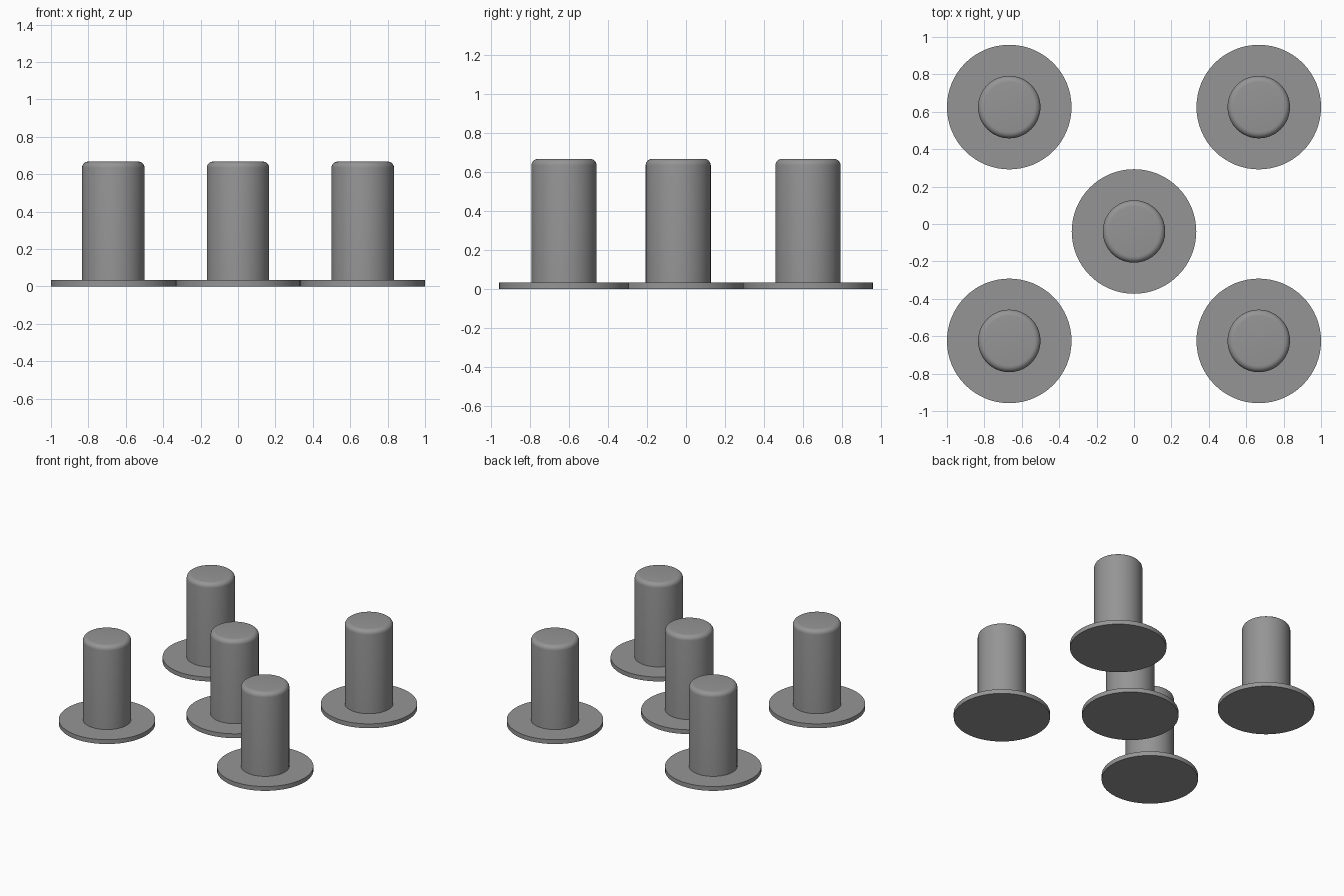
import bpy, bmesh, math

if "Cube" in bpy.data.objects:
    bpy.data.objects.remove(bpy.data.objects["Cube"])

grey = bpy.data.materials.new("mid grey")
grey.diffuse_color = (0.3, 0.3, 0.3, 1)
grey.use_nodes = True
grey.node_tree.nodes["Principled BSDF"].inputs["Base Color"].default_value = grey.diffuse_color

SIDES = 64
FLANGE_R, FLANGE_H = 0.333, 0.033
POST_R, POST_TOP, ROUND = 0.167, 0.667, 0.033


def lathe(name, profile, location):
    """Revolve an (r, z) profile that starts and ends off the axis, then cap both ends."""
    bm = bmesh.new()
    rings = [[bm.verts.new((r * math.cos(2 * math.pi * i / SIDES),
                            r * math.sin(2 * math.pi * i / SIDES), z))
              for i in range(SIDES)] for r, z in profile]
    for low, high in zip(rings, rings[1:]):
        for i in range(SIDES):
            j = (i + 1) % SIDES
            bm.faces.new((low[i], low[j], high[j], high[i]))
    bm.faces.new(rings[0][::-1])
    bm.faces.new(rings[-1])
    mesh = bpy.data.meshes.new(name)
    bm.to_mesh(mesh)
    bm.free()
    mesh.materials.append(grey)
    obj = bpy.data.objects.new(name, mesh)
    obj.location = location
    bpy.context.collection.objects.link(obj)
    bpy.ops.object.select_all(action='DESELECT')
    obj.select_set(True)
    bpy.context.view_layer.objects.active = obj
    bpy.ops.object.shade_smooth_by_angle(angle=math.radians(30))
    return obj


# Flange disc, inner corner, straight post and rounded top edge
profile = [(FLANGE_R, 0), (FLANGE_R, FLANGE_H), (POST_R, FLANGE_H)]
for k in range(7):
    a = math.pi / 2 * k / 6
    profile.append((POST_R - ROUND + ROUND * math.cos(a),
                    POST_TOP - ROUND + ROUND * math.sin(a)))

# Four corner pegs and one near the middle
places = {
    "peg_front_left": (-0.667, -0.625),
    "peg_front_right": (0.667, -0.625),
    "peg_back_left": (-0.667, 0.625),
    "peg_back_right": (0.667, 0.625),
    "peg_centre": (0, -0.04),
}
for name, (x, y) in places.items():
    lathe(name, profile, (x, y, 0))
